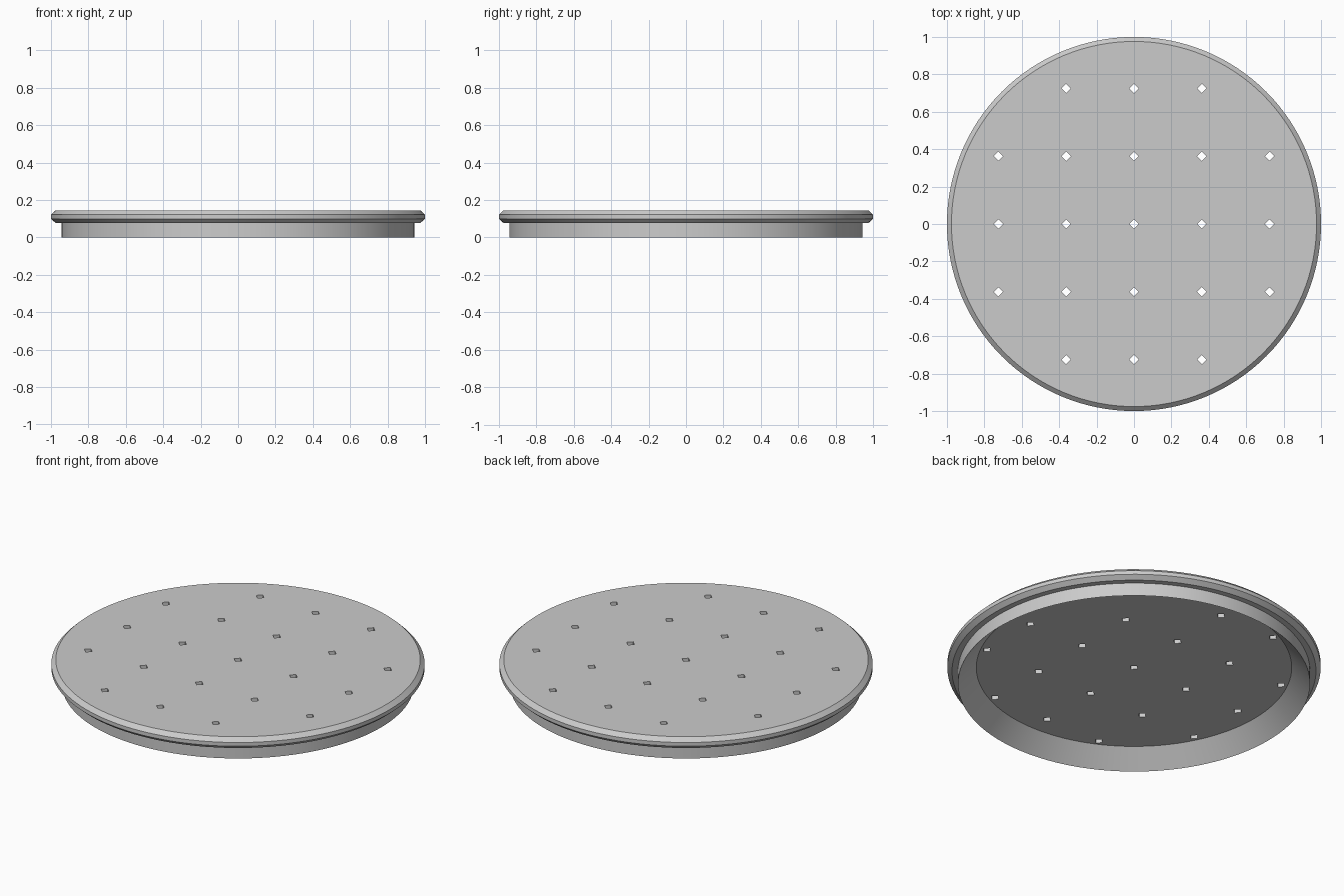
import bpy, bmesh, math

if "Cube" in bpy.data.objects:
    bpy.data.objects.remove(bpy.data.objects["Cube"])

SEGMENTS = 128
PITCH = 0.3625       # spacing of the drain holes
HOLE_RADIUS = 0.025  # half diagonal of each diamond hole


def add_object(name, bm):
    bmesh.ops.recalc_face_normals(bm, faces=bm.faces)
    mesh = bpy.data.meshes.new(name)
    bm.to_mesh(mesh)
    bm.free()
    obj = bpy.data.objects.new(name, mesh)
    bpy.context.collection.objects.link(obj)
    return obj


def lathe(name, profile):
    """Closed solid of revolution; first and last rings are capped."""
    bm = bmesh.new()
    rings = []
    for r, z in profile:
        rings.append([bm.verts.new((r * math.cos(2 * math.pi * i / SEGMENTS),
                                    r * math.sin(2 * math.pi * i / SEGMENTS), z))
                      for i in range(SEGMENTS)])
    for low, high in zip(rings, rings[1:]):
        for i in range(SEGMENTS):
            j = (i + 1) % SEGMENTS
            bm.faces.new((low[i], low[j], high[j], high[i]))
    bm.faces.new(rings[0])
    bm.faces.new(rings[-1])
    return add_object(name, bm)


# Lid: recessed underside, tapered inner wall, skirt, bevelled rim, flat top
lid = lathe("perforated_lid", [
    (0.845, 0.099), (0.943, 0.0), (0.943, 0.077), (0.975, 0.077),
    (1.0, 0.099), (1.0, 0.121), (0.976, 0.144)])

# Diamond hole cutters on a 5 x 5 grid without its corners
bm = bmesh.new()
for ix in range(-2, 3):
    for iy in range(-2, 3):
        if abs(ix) + abs(iy) == 4:
            continue
        part = bmesh.ops.create_cone(bm, cap_ends=True, segments=4,
                                     radius1=HOLE_RADIUS, radius2=HOLE_RADIUS, depth=0.2)
        bmesh.ops.translate(bm, verts=part["verts"], vec=(ix * PITCH, iy * PITCH, 0.12))
cutter = add_object("hole_cutters", bm)
# Keep the diamonds pointing along x and y
v = cutter.data.vertices[0].co
angle = math.atan2(v.y + 2 * PITCH, v.x + 2 * PITCH)
cutter.hide_render = True

# Cut the holes, then apply so the helper can be removed
mod = lid.modifiers.new("holes", "BOOLEAN")
mod.operation = "DIFFERENCE"
mod.solver = "EXACT"
mod.object = cutter
bpy.context.view_layer.objects.active = lid
lid.select_set(True)
cutter.select_set(False)
bpy.ops.object.modifier_apply(modifier=mod.name)
bpy.data.objects.remove(cutter)

# Smooth round walls, crisp bevel edges
bpy.ops.object.shade_smooth_by_angle(angle=math.radians(20))
